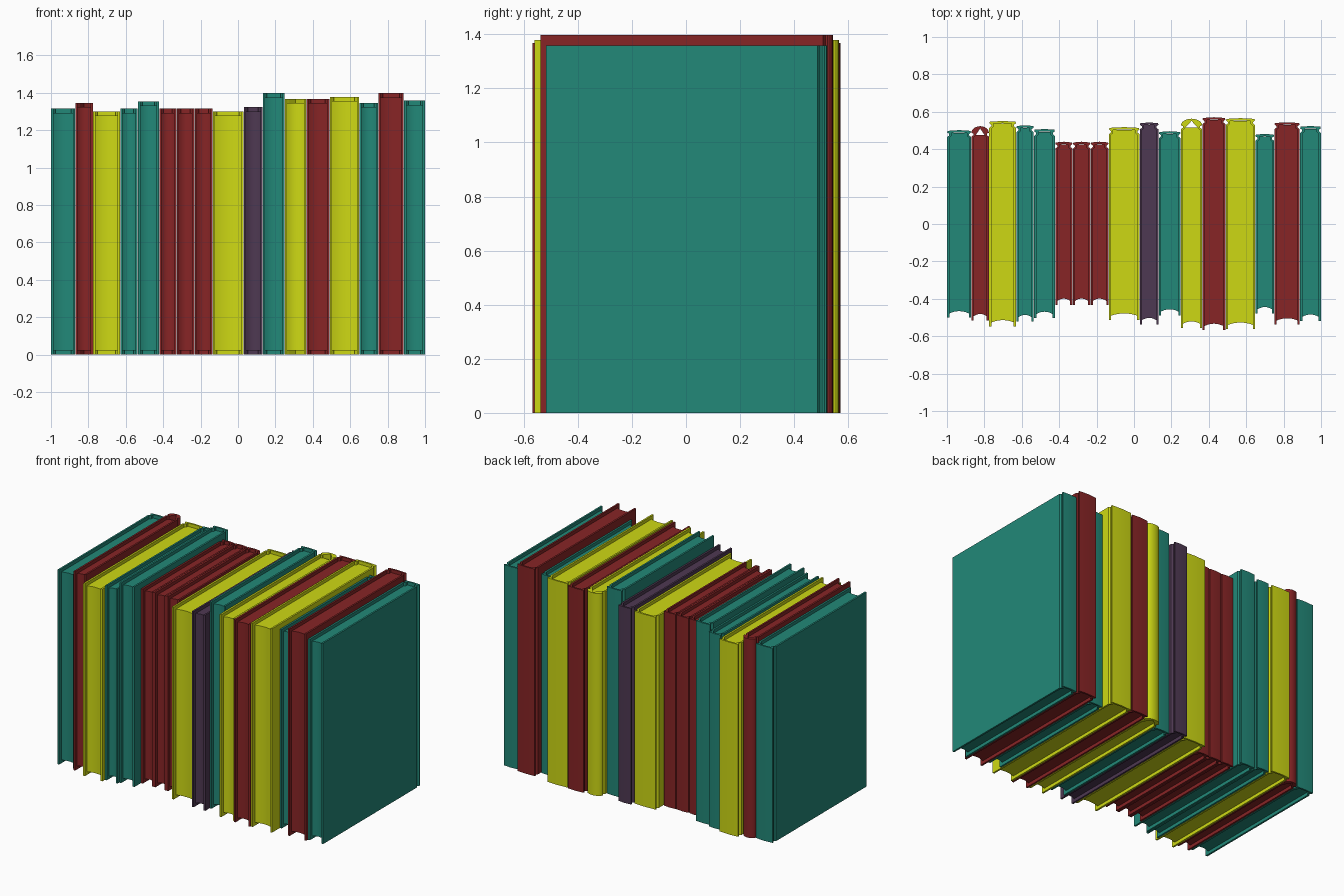
import bpy, bmesh, math

if "Cube" in bpy.data.objects:
    bpy.data.objects.remove(bpy.data.objects["Cube"])

def material(name, rgb):
    m = bpy.data.materials.new(name)
    m.diffuse_color = (*rgb, 1)
    m.use_nodes = True
    m.node_tree.nodes["Principled BSDF"].inputs["Base Color"].default_value = m.diffuse_color
    return m

MATS = {
    "teal": material("teal", (0.016, 0.246, 0.188)),
    "red": material("red", (0.242, 0.018, 0.019)),
    "yellow": material("yellow", (0.617, 0.694, 0.007)),
    "purple": material("purple", (0.076, 0.040, 0.084)),
}
T = 0.012      # board thickness
LIP = 0.022    # how far the boards stand out past the pages

def prism(name, outline, z0, z1, mat):
    """Extrude a closed xy outline from z0 to z1."""
    bm = bmesh.new()
    face = bm.faces.new([bm.verts.new((x, y, z0)) for x, y in outline])
    out = bmesh.ops.extrude_face_region(bm, geom=[face])
    top = [v for v in out["geom"] if isinstance(v, bmesh.types.BMVert)]
    bmesh.ops.translate(bm, verts=top, vec=(0, 0, z1 - z0))
    bmesh.ops.recalc_face_normals(bm, faces=bm.faces)
    me = bpy.data.meshes.new(name)
    bm.to_mesh(me)
    bm.free()
    me.materials.append(mat)
    ob = bpy.data.objects.new(name, me)
    bpy.context.collection.objects.link(ob)
    bpy.context.view_layer.objects.active = ob
    ob.select_set(True)
    bpy.ops.object.shade_smooth_by_angle(angle=math.radians(30))
    ob.select_set(False)

def book(i, x0, x1, front, spine, h, color, rise):
    cx, w = (x0 + x1) / 2, (x1 - x0) / 2 - 0.001
    edge = spine - rise           # spine height at its corners
    j = edge - 0.035 + rise * 0.4  # where the board ends and the hinge groove starts
    g = 0.011                     # groove depth

    # Right half of the case, from fore edge round to the spine, then mirrored
    outer = [(w, front), (w, j), (w - g, j + 0.008), (w - g, j + 0.016)]
    n = 6
    if rise > 0.02:               # rounded spine
        outer += [(w * math.cos(a), edge + rise * math.sin(a))
                  for a in (k * math.pi / 2 / n for k in range(n))]
    else:                         # flat spine with eased corners
        outer += [(w, edge - 0.009), (w - 0.003, edge - 0.001)]
    inner = [(w - T, front), (w - T, j - 0.004), (w - g - T, j + 0.006),
             (w - g - T, edge - T)]
    mirror = lambda pts: [(-x, y) for x, y in reversed(pts)]
    tip = [(0, spine)]
    case = outer + tip + mirror(outer) + inner_left(inner) + [(0, spine - T)] + inner[::-1]
    prism(f"book_cover_{i:02d}", [(cx + x, y) for x, y in case], 0, h, MATS[color])

    # Page block with a hollow fore edge
    pw = w - T
    fore = [(-pw + 2 * pw * k / 8,
             front + LIP + 0.012 * (1 - (k / 4 - 1) ** 2)) for k in range(9)]
    nw = pw - g
    pages = fore + [(pw, j - 0.004), (nw, j + 0.006), (nw, edge - T),
                    (-nw, edge - T), (-nw, j + 0.006), (-pw, j - 0.004)]
    prism(f"book_pages_{i:02d}", [(cx + x, y) for x, y in pages],
          LIP, h - LIP, MATS[color])

def inner_left(inner):
    return [(-x, y) for x, y in inner]

# right edge x, front y, spine y, height, colour, spine rise
BOOKS = [
    (-0.87, -0.500, 0.502, 1.315, "teal", 0.003),
    (-0.775, -0.515, 0.523, 1.345, "red", 0.035),
    (-0.63, -0.548, 0.551, 1.300, "yellow", 0.003),
    (-0.535, -0.520, 0.528, 1.315, "teal", 0.003),
    (-0.422, -0.503, 0.508, 1.353, "teal", 0.003),
    (-0.328, -0.433, 0.440, 1.315, "red", 0.003),
    (-0.232, -0.433, 0.440, 1.315, "red", 0.003),
    (-0.135, -0.433, 0.440, 1.315, "red", 0.003),
    (0.03, -0.512, 0.518, 1.300, "yellow", 0.003),
    (0.132, -0.536, 0.543, 1.323, "purple", 0.003),
    (0.25, -0.490, 0.496, 1.398, "teal", 0.003),
    (0.365, -0.555, 0.563, 1.368, "yellow", 0.035),
    (0.49, -0.567, 0.571, 1.368, "red", 0.003),
    (0.648, -0.561, 0.566, 1.378, "yellow", 0.003),
    (0.75, -0.478, 0.482, 1.345, "teal", 0.003),
    (0.887, -0.538, 0.544, 1.398, "red", 0.003),
    (1.0, -0.518, 0.524, 1.358, "teal", 0.003),
]
x = -1.0
for i, (x1, front, spine, h, color, rise) in enumerate(BOOKS, 1):
    book(i, x, x1, front, spine, h, color, rise)
    x = x1
